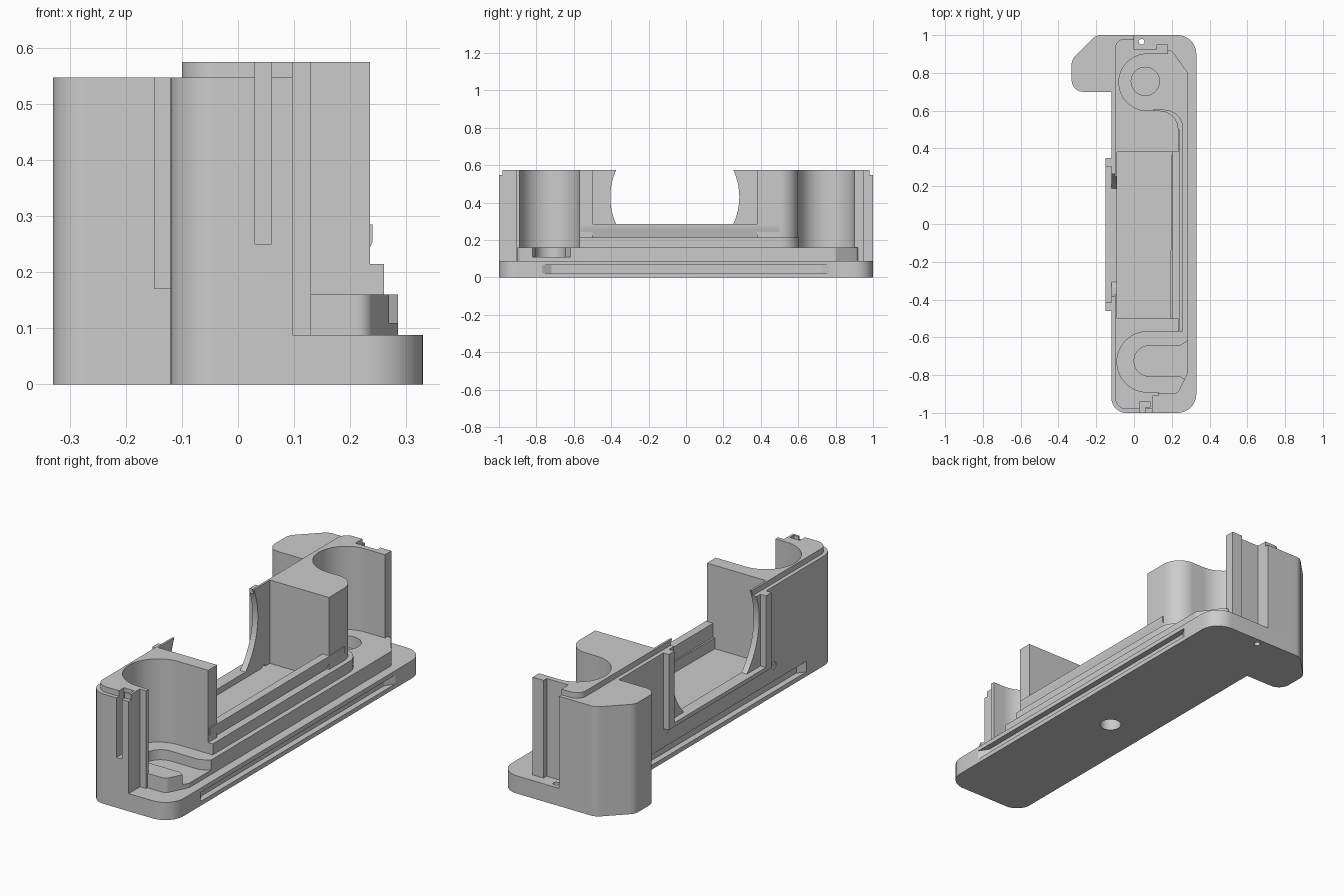
import bpy, bmesh, math
from mathutils import Vector

if "Cube" in bpy.data.objects:
    bpy.data.objects.remove(bpy.data.objects["Cube"])


def rounded(pts, n=10):
    """Polygon from (x, y[, radius]) corners."""
    out = []
    for i, p in enumerate(pts):
        c = Vector(p[:2])
        if len(p) < 3:
            out.append(tuple(c))
            continue
        a = (Vector(pts[i - 1][:2]) - c).normalized()
        b = (Vector(pts[(i + 1) % len(pts)][:2]) - c).normalized()
        half = a.angle(b) / 2
        t = p[2] / math.tan(half)
        o = c + (a + b).normalized() * p[2] / math.sin(half)
        u, v = c + a * t - o, c + b * t - o
        ang = u.angle(v)
        for k in range(n + 1):
            s = k / n
            w = (u * math.sin((1 - s) * ang) + v * math.sin(s * ang)) / math.sin(ang)
            out.append(tuple(o + w))
    return out


def arc(cx, cy, r, a0, a1, n=28):
    return [(cx + r * math.cos(math.radians(a0 + (a1 - a0) * k / n)),
             cy + r * math.sin(math.radians(a0 + (a1 - a0) * k / n))) for k in range(n + 1)]


def circle(cx, cy, r, n=32):
    return arc(cx, cy, r, 0, 360, n)[:-1]


def prism(name, pts, lo, hi, axis='z'):
    place = {'z': lambda a, b, t: (a, b, t),
             'x': lambda a, b, t: (t, a, b),
             'y': lambda a, b, t: (a, t, b)}[axis]
    bm = bmesh.new()
    low = [bm.verts.new(place(a, b, lo)) for a, b in pts]
    top = [bm.verts.new(place(a, b, hi)) for a, b in pts]
    bm.faces.new(low)
    bm.faces.new(top)
    for i in range(len(pts)):
        j = (i + 1) % len(pts)
        bm.faces.new((low[i], low[j], top[j], top[i]))
    bmesh.ops.recalc_face_normals(bm, faces=bm.faces)
    me = bpy.data.meshes.new(name)
    bm.to_mesh(me)
    bm.free()
    ob = bpy.data.objects.new(name, me)
    bpy.context.collection.objects.link(ob)
    return ob


def rect(x0, y0, x1, y1):
    return [(x0, y0), (x1, y0), (x1, y1), (x0, y1)]


def cut(ob, pts, lo, hi, axis='z'):
    tool = prism('cutter', pts, lo, hi, axis)
    tool.hide_render = True
    mod = ob.modifiers.new('cut', 'BOOLEAN')
    mod.operation, mod.solver, mod.object = 'DIFFERENCE', 'EXACT', tool
    bpy.context.view_layer.objects.active = ob
    bpy.ops.object.modifier_apply(modifier=mod.name)
    bpy.data.objects.remove(tool, do_unlink=True)


# Base plate with side grooves, a blind hole below and a small through hole
base = prism('base_plate', rounded([(-.12, -1, .08), (.33, -1, .1), (.33, 1, .1), (-.12, 1)]), 0, .088)
cut(base, [(.35, -.8), (.35, .8), (.30, .72), (.30, -.72)], .022, .066)
cut(base, [(-.14, -.8), (-.09, -.74), (-.09, .6), (-.14, .66)], .022, .075)
cut(base, circle(.08, -.08, .05), -.02, .06)
cut(base, circle(.04, .965, .015, 16), -.02, .12)

# Corner ear
prism('corner_ear', rounded([(-.33, .7, .06), (-.115, .7), (-.115, 1), (-.2, 1, .06), (-.33, .87, .06)]), 0, .547)

# Low deck with curved slot and round recess
deck = prism('low_deck', rounded([(-.119, -.9), (.23, -.9, .03), (.285, -.79, .03),
                                  (.285, .8, .03), (.2, .92, .03), (-.119, .92)]), .088, .16)
cut(deck, arc(.08, -.725, .08, 270, 90) + [(.24, -.645), (.3, -.61), (.3, -.84), (.24, -.805)], .11, .2)
cut(deck, circle(.06, .755, .075), .1, .2)


# Housing outline with two round bays and the middle pocket; d insets the outer edge
def outline(d):
    corner = .08 - d
    main = [(-.12 + d, -1 + d, corner), (.097, -1 + d), (.097, -.91), (.13, -.91), (.13, -.89)]
    main += arc(.07, -.73, .16, 270, 90)
    main += [(.235, -.57), (.235, -.5), (-.09, -.5), (-.09, .38), (.235, .38), (.235, .6, .1)]
    main += arc(.07, .75, .15, 270, 90)
    main += [(.18, .9), (.18, .95), (.12, .95), (.12, .925), (0, .925), (0, 1 - d)]
    main += [(-.12 + d, 1 - d, .05)] if d else [(-.12, 1)]
    return rounded(main)


housing = prism('housing', outline(0), .088, .547)
lip = prism('top_lip', outline(.02), .547, .575)

# Wide round opening in the left wall, hooked slot in the front
a0 = math.degrees(math.asin((.19 - .43) / .345))
for ob in (housing, lip):
    cut(ob, arc(-.06, .43, .345, a0, 180 - a0, 60), -.2, -.07, 'x')
    cut(ob, [(.03, -1.05), (.06, -1.05), (.06, -.97), (.085, -.97), (.085, -.94), (.03, -.94)], .25, .7)

# Screw holes in the left wall
for y in (.33, -.52):
    cut(housing, circle(y, .15, .02, 16), -.2, -.06, 'x')

# Guide ribs and sill around the left opening
for n, (y0, y1) in enumerate(((-.46, -.415), (.305, .35))):
    prism('guide_rib_%d' % n, rect(-.15, y0, -.118, y1), .17, .547)
prism('guide_sill', rect(-.15, -.415, -.118, .305), .17, .19)

# Step and lipped rail along the right side
prism('side_step', rounded([(.19, -.57), (.26, -.57), (.26, .605, .1), (.1, .605), (.1, .4), (.2, .38)]), .16, .215)
prism('side_rail', [(.2, .16), (.222, .16), (.222, .215), (.24, .255), (.24, .285), (.2, .285)],
      -.565, .5, 'y')

# Smooth curved walls, keep edges sharp
bpy.ops.object.select_all(action='DESELECT')
for ob in bpy.context.scene.objects:
    ob.select_set(True)
    bpy.context.view_layer.objects.active = ob
bpy.ops.object.shade_smooth_by_angle(angle=math.radians(30))
